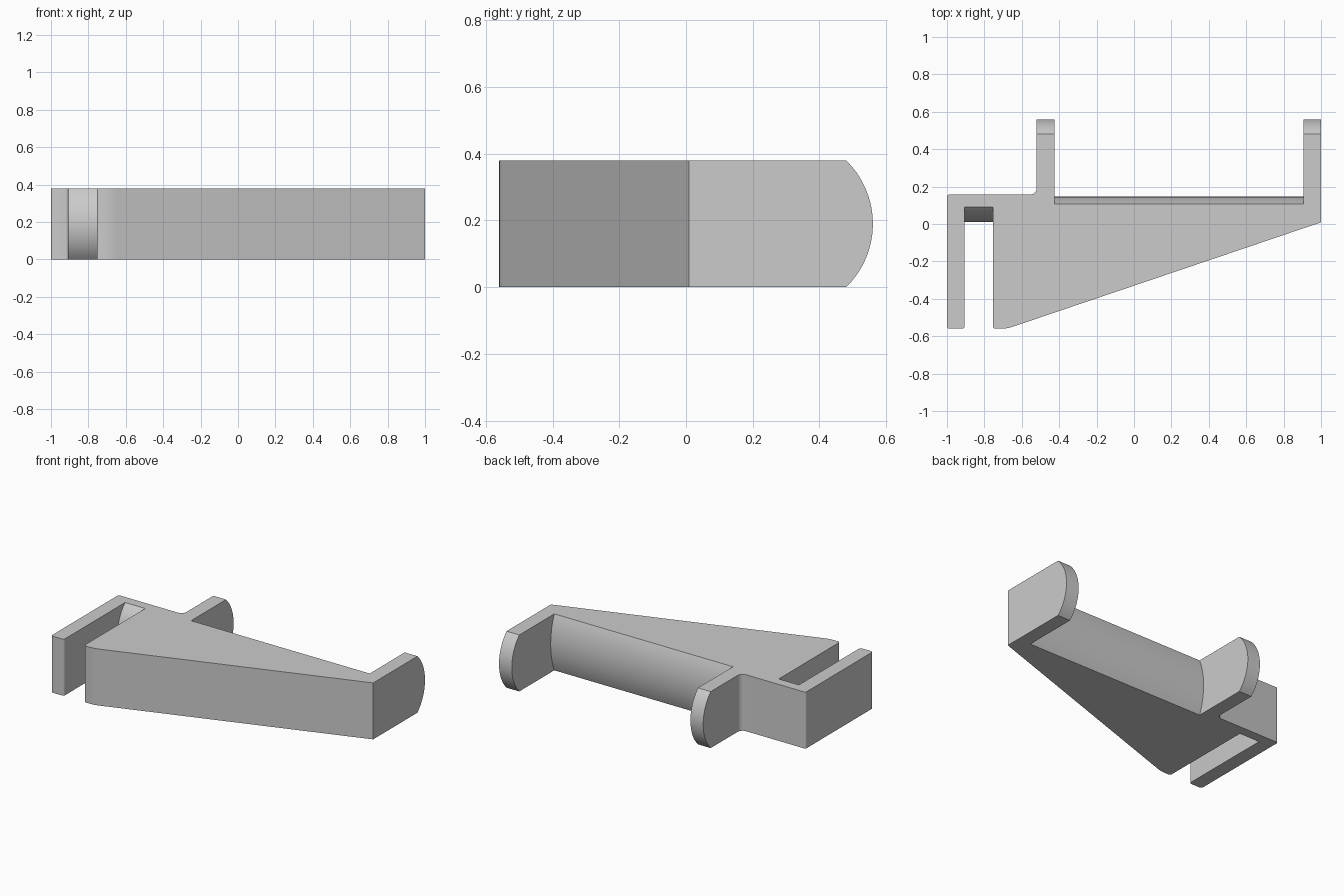
import bpy, bmesh, math
from mathutils import Vector

cube = bpy.data.objects.get("Cube")
if cube:
    bpy.data.objects.remove(cube, do_unlink=True)

HEIGHT = 0.38
LAYERS = 24
BACK = 0.56

# Plan outline, counter-clockwise: x, y, corner radius, bulge along y at mid height
OUTLINE = [
    (-1, -BACK, 0.015, 0), (-0.905, -BACK, 0.015, 0),            # clip leg
    (-0.905, 0.092, 0, -0.082), (-0.755, 0.092, 0, -0.082),      # slot end
    (-0.755, -BACK, 0.015, 0), (-0.68, -BACK, 0.2, 0),           # wedge tip
    (1, 0.009, 0, 0),
    (1, 0.48, 0, 0.08), (0.905, 0.48, 0, 0.08),                  # right-hand arm end
    (0.905, 0.108, 0, 0.038), (-0.425, 0.108, 0, 0.038),         # crowned back
    (-0.425, 0.48, 0, 0.08), (-0.52, 0.48, 0, 0.08),             # inner arm end
    (-0.52, 0.157, 0.035, 0), (-1, 0.157, 0.012, 0),             # root fillet
]


def round_corner(prev, here, nxt, radius, steps=5):
    """Points of a circular fillet at one outline corner."""
    a, b = (prev - here).normalized(), (nxt - here).normalized()
    half = a.angle(b) / 2
    centre = here + (a + b).normalized() * radius / math.sin(half)
    start = here + a * radius / math.tan(half) - centre
    end = here + b * radius / math.tan(half) - centre
    return [centre + start.lerp(end, i / steps).normalized() * radius
            for i in range(steps + 1)]


def rounded_outline(corners):
    pts = [Vector((c[0], c[1])) for c in corners]
    result = []
    for i, (x, y, radius, bulge) in enumerate(corners):
        if radius:
            arc = round_corner(pts[i - 1], pts[i], pts[(i + 1) % len(pts)], radius)
            result += [(p, 0) for p in arc]
        else:
            result.append((pts[i], bulge))
    return result


def crown(bulge, z):
    """Offset of a circular arc that spans the full height."""
    if not bulge:
        return 0
    half, sag = HEIGHT / 2, abs(bulge)
    r = (half * half + sag * sag) / (2 * sag)
    return math.copysign(math.sqrt(r * r - (z - half) ** 2) - (r - sag), bulge)


# One-piece bracket, lofted upward through identical outlines with crowned ends
bm = bmesh.new()
outline = rounded_outline(OUTLINE)
rings = []
for k in range(LAYERS + 1):
    z = HEIGHT * k / LAYERS
    rings.append([bm.verts.new((p.x, p.y + crown(b, z), z)) for p, b in outline])
n = len(outline)
for low, high in zip(rings, rings[1:]):
    for i in range(n):
        j = (i + 1) % n
        bm.faces.new((low[i], low[j], high[j], high[i]))
bm.faces.new(rings[-1])
bm.faces.new(rings[0][::-1])
bmesh.ops.recalc_face_normals(bm, faces=bm.faces)
mesh = bpy.data.meshes.new("clip_bracket")
bm.to_mesh(mesh)
bm.free()

bracket = bpy.data.objects.new("clip_bracket", mesh)
bpy.context.collection.objects.link(bracket)

# Plain grey plastic
grey = bpy.data.materials.new("plain_grey")
grey.use_nodes = True
colour = (0.6, 0.6, 0.6, 1)
grey.diffuse_color = colour
grey.node_tree.nodes["Principled BSDF"].inputs["Base Color"].default_value = colour
mesh.materials.append(grey)

bpy.ops.object.select_all(action="DESELECT")
bracket.select_set(True)
bpy.context.view_layer.objects.active = bracket
bpy.ops.object.shade_smooth_by_angle(angle=math.radians(30))
